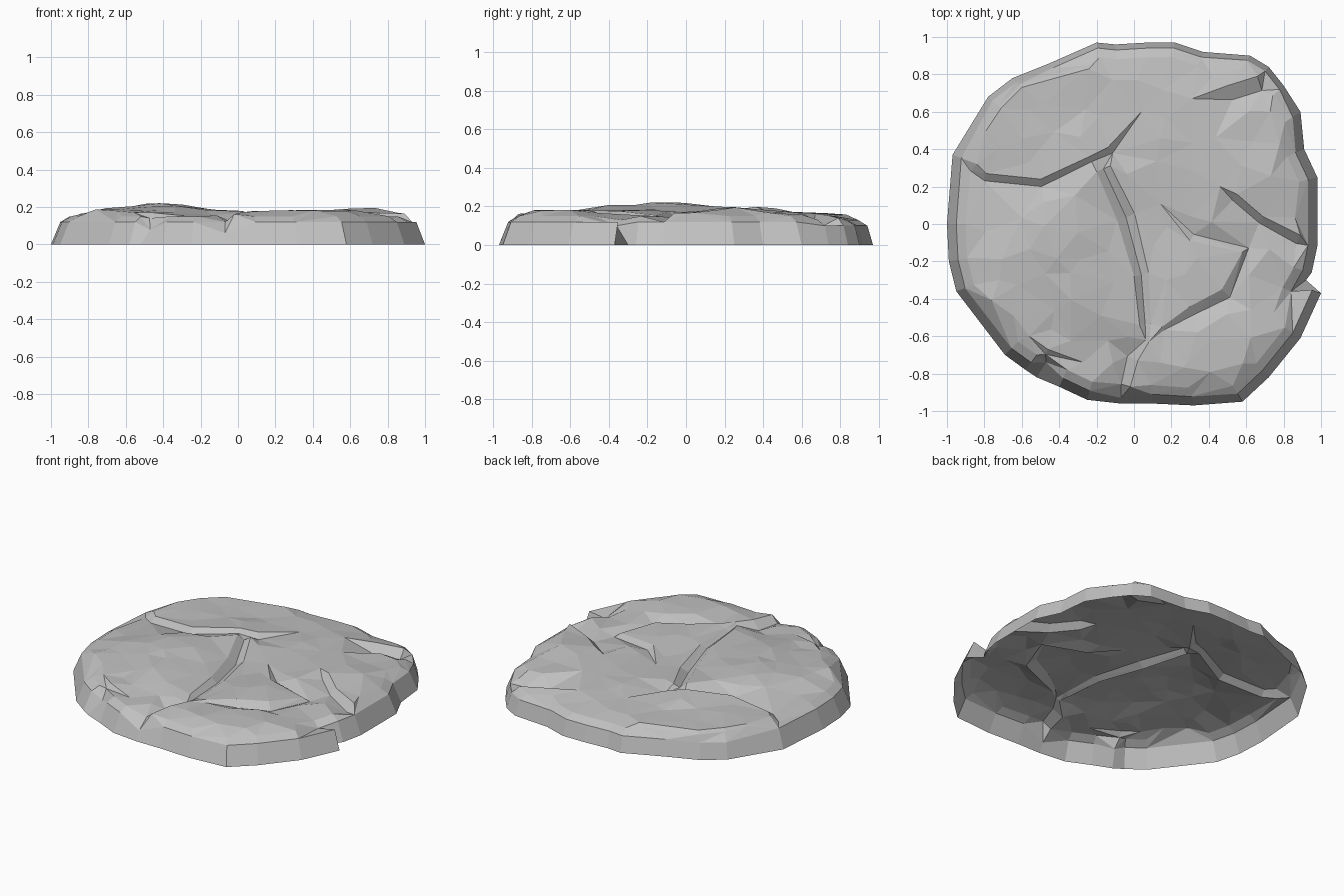
import bpy
import bmesh
import random
from mathutils import Vector
from mathutils.geometry import delaunay_2d_cdt, intersect_point_tri_2d

random.seed(4)
UNIT = 0.01  # all measurements below are in hundredths

default_cube = bpy.data.objects.get("Cube")
if default_cube:
    bpy.data.objects.remove(default_cube)

# Ground outline, counter-clockwise, in two halves
front_outline = [(-97, 37), (-100, 0), (-99, -20), (-95, -36), (-69, -70), (-58, -78),
                 (-52, -82), (-40, -87), (-25, -94), (-7, -96), (10, -96), (32, -97),
                 (58, -95), (72, -82), (89, -61), (100, -37), (92, -30), (95, -26)]
back_outline = [(98, -12), (98, 25), (91, 40), (89, 60), (80, 74), (72, 84), (62, 90),
                (37, 92), (22, 97), (7, 97), (-10, 96), (-20, 97), (-45, 86),
                (-65, 78), (-78, 68)]
outline = front_outline + back_outline

# Chips in the wall: outline point -> position of the lip
chips = {(-52, -82): (-47, -74, 8), (92, -30): (84, -36, 10), (-7, -96): (-7, -93, 6)}

# Spot heights that shape the broad undulation of the slabs
spots = [(-45, -10, 22), (-30, -35, 21), (-65, -25, 19), (-45, -60, 17), (-80, 5, 15),
         (-12, -30, 18), (-20, -75, 15), (-30, 33, 20), (-60, 40, 17), (-35, 65, 16),
         (0, 75, 15), (0, 35, 17), (10, 0, 16), (30, 40, 17), (35, -25, 18),
         (45, 60, 18), (70, 25, 20), (72, 55, 16), (70, -15, 15), (20, -72, 18),
         (55, -62, 18), (78, -45, 15), (40, 82, 14), (66, 80, 14), (88, 10, 17)]

# Cracks: points (x, y, width), drop, and whether the far side rises again.
# The floor lies to the right of the direction of travel.
cracks = [
    ([(-84, 32, 5), (-79, 27, 4), (-50, 24, 4), (-24, 36, 3), (-14, 41, 4), (4, 60, 0)], 4, False),
    ([(3, -54, 3), (0, -28, 4), (-9, 2, 5), (-20, 28, 4)], 4, True),
    ([(15, -55, 2), (30, -44, 5), (47, -35, 6), (58, -15, 4), (30, -9, 4), (14, 11, 0)], 4, False),
    ([(8, -63, 2), (2, -73, 6), (-2, -87, 5)], 5, False),
    ([(46, 20, 0), (55, 16, 4), (69, 4, 4), (89, -6, 5)], 5, False),
    ([(31, 67, 0), (50, 74, 8), (66, 79, 8)], 4, False),
    ([(-24, 83, 2), (-60, 73, 2), (-71, 62, 2), (-79, 50, 1)], 2, False),
    ([(-56, -60, 0), (-46, -67, 3), (-27, -74, 0)], 3, False),
]


def slab_height(p):
    """Smooth height at p, blended from the spot heights."""
    total = weight_sum = 0
    for x, y, z in spots:
        weight = 1 / ((p - Vector((x, y))).length_squared + 60) ** 2
        total += weight * z
        weight_sum += weight
    return total / weight_sum


points, heights, edges = [], [], []


def add_point(p, z):
    points.append(p)
    heights.append(z)
    return len(points) - 1


def add_chain(indices):
    edges.extend(zip(indices, indices[1:]))


def toward_centre(p, inset):
    return p * (1 - inset / p.length)


# Lip of the stone, with a softer shoulder just inside it
base = [Vector(p) for p in outline]
rim, shoulder = [], []
for p, key in zip(base, outline):
    inset, z = (3, 10) if p.y > 62 else (5, 12)
    lip_point = toward_centre(p, inset)
    if key in chips:
        x, y, z = chips[key]
        lip_point = Vector((x, y))
    rim.append(add_point(lip_point, z))
    shoulder.append((toward_centre(lip_point, 5), z + 3))
add_chain(rim + rim[:1])

# Crack edges
for path, drop, far_side in cracks:
    widest = max(w for x, y, w in path)
    lip, floor, far = [], [], []
    for i, (x, y, w) in enumerate(path):
        p = Vector((x, y))
        ahead = Vector(path[min(i + 1, len(path) - 1)][:2])
        behind = Vector(path[max(i - 1, 0)][:2])
        way = (ahead - behind).normalized()
        side = Vector((way.y, -way.x)) * w
        z = slab_height(p)
        lip.append(add_point(p, z))
        floor.append(add_point(p + side, z - drop * w / widest) if w else lip[-1])
        if far_side:
            far.append(add_point(p + side * 2, z - 1))
    add_chain(lip)
    add_chain(floor)
    add_chain(far)


def clear_of_points(p, gap):
    return all((p - q).length > gap for q in points)


def near_edge(p, gap):
    for a, b in edges:
        start, run = points[a], points[b] - points[a]
        if run.length:
            t = min(1, max(0, (p - start).dot(run) / run.length_squared))
            if (start + run * t - p).length < gap:
                return True
    return False


def inside_lip(p):
    centre = Vector((0, 0))
    loop = zip(rim, rim[1:] + rim[:1])
    return any(intersect_point_tri_2d(p, centre, points[a], points[b]) for a, b in loop)


for p, z in shoulder:
    if clear_of_points(p, 4) and not near_edge(p, 3):
        add_point(p, z)

# Irregular facets over the slabs
for row in range(-6, 7):
    for column in range(-6, 7):
        p = Vector((column + random.uniform(-.3, .3), row + random.uniform(-.3, .3))) * 15
        if inside_lip(p) and clear_of_points(p, 7) and not near_edge(p, 5):
            add_point(p, slab_height(p) + random.uniform(-.4, .4))

flat, _, triangles, sources, _, _ = delaunay_2d_cdt(points, edges, [], 1, 1e-4)

# Open shell: faceted top plus the sloping outer wall
bm = bmesh.new()
top, lookup = [], {}
for p, source in zip(flat, sources):
    z = heights[source[0]] if source else slab_height(p)
    top.append(bm.verts.new((p.x, p.y, z)))
    lookup.update((s, top[-1]) for s in source)
for triangle in triangles:
    bm.faces.new([top[i] for i in triangle])
foot = [bm.verts.new((p.x, p.y, 0)) for p in base]
for i in range(len(base)):
    j = (i + 1) % len(base)
    bm.faces.new((foot[i], foot[j], lookup[rim[j]], lookup[rim[i]]))
bmesh.ops.scale(bm, vec=Vector((UNIT, UNIT, UNIT)), verts=bm.verts)

mesh = bpy.data.meshes.new("cracked_stone_slab")
bm.to_mesh(mesh)
bm.free()
stone = bpy.data.objects.new("cracked_stone_slab", mesh)
bpy.context.collection.objects.link(stone)

# Plain grey stone
grey = (0.53, 0.53, 0.53, 1)
material = bpy.data.materials.new("grey_stone")
material.use_nodes = True
material.diffuse_color = grey
material.node_tree.nodes["Principled BSDF"].inputs["Base Color"].default_value = grey
mesh.materials.append(material)
